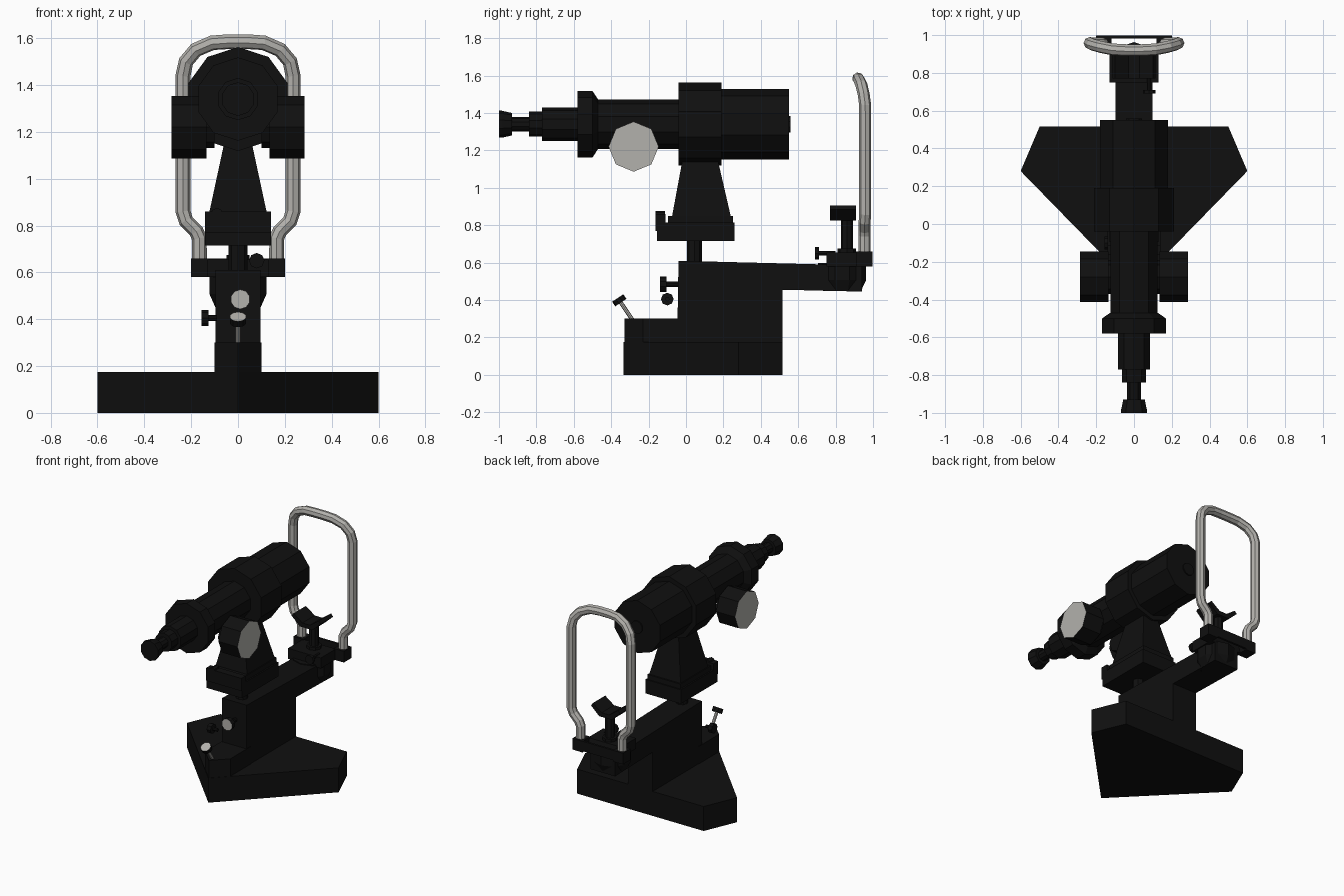
import bpy, bmesh, math
from mathutils import Vector

cube = bpy.data.objects.get("Cube")
if cube:
    bpy.data.objects.remove(cube, do_unlink=True)


def material(name, color):
    m = bpy.data.materials.new(name)
    m.use_nodes = True
    m.diffuse_color = (*color, 1)
    m.node_tree.nodes["Principled BSDF"].inputs["Base Color"].default_value = (*color, 1)
    return m


BLACK = material("black enamel", (0.005, 0.005, 0.005))
METAL = material("grey metal", (0.45, 0.44, 0.415))


def finish(name, bm, mats):
    bmesh.ops.recalc_face_normals(bm, faces=bm.faces)
    me = bpy.data.meshes.new(name)
    bm.to_mesh(me)
    bm.free()
    for m in mats:
        me.materials.append(m)
    ob = bpy.data.objects.new(name, me)
    bpy.context.collection.objects.link(ob)
    return ob


def box(name, x, y, z, top=None):
    """Box from x, y and z ranges; top gives other x and y ranges for the upper face."""
    bm = bmesh.new()
    tx, ty = top or (x, y)
    rings = []
    for (a, b), (c, d), h in ((x, y, z[0]), (tx, ty, z[1])):
        rings.append([bm.verts.new((p, q, h)) for p, q in ((a, c), (b, c), (b, d), (a, d))])
    bridge(bm, rings)
    return finish(name, bm, [BLACK])


def bridge(bm, rings):
    n = len(rings[0])
    for lo, hi in zip(rings, rings[1:]):
        for i in range(n):
            j = (i + 1) % n
            bm.faces.new((lo[i], lo[j], hi[j], hi[i]))
    first = bm.faces.new(rings[0])
    last = bm.faces.new(rings[-1])
    return first, last


def prism(name, pts, place, lo, hi):
    """Extrude a 2D outline; place(u, v, w) maps it into space."""
    bm = bmesh.new()
    bridge(bm, [[bm.verts.new(place(u, v, w)) for u, v in pts] for w in (lo, hi)])
    return finish(name, bm, [BLACK])


def lathe(name, profile, origin, axis, sides=10, metal_cap=False, mat=None):
    """Faceted turning: profile holds (distance along axis, radius)."""
    bm = bmesh.new()
    axis = Vector(axis).normalized()
    ref = Vector((0, 1, 0)) if abs(axis.z) > 0.9 else Vector((0, 0, 1))
    u = (ref - axis * ref.dot(axis)).normalized()
    v = axis.cross(u)
    rings = []
    for d, r in profile:
        rings.append([bm.verts.new(Vector(origin) + axis * d
                      + r * (u * math.cos(a) + v * math.sin(a)))
                      for a in (2 * math.pi * i / sides for i in range(sides))])
    first, last = bridge(bm, rings)
    if metal_cap:
        last.material_index = 1
    return finish(name, bm, [mat or BLACK, METAL])


def flat(u, v, w):
    return (u, v, w)


def side(u, v, w):
    return (w, u, v)


def frontal(u, v, w):
    return (u, w, v)


# Spreading foot, raised nose and upright column with rear arm
prism("foot", [(0, -0.335), (0.6, 0.28), (0.5, 0.515), (-0.5, 0.515), (-0.6, 0.28)],
      flat, 0, 0.175)
prism("foot_nose", [(0, -0.33), (0.1, -0.23), (0.1, 0), (-0.1, 0), (-0.1, -0.23)],
      flat, 0, 0.3)
prism("column_and_arm", [(-0.05, 0), (0.515, 0), (0.515, 0.455), (0.94, 0.445),
                         (0.94, 0.585), (-0.04, 0.61)], side, -0.097, 0.097)

# Sliding carriage and tapered telescope stand
lathe("pivot_post", [(0, 0.04), (0.13, 0.04)], (0, 0.045, 0.59), (0, 0, 1), 8)
box("carriage", (-0.14, 0.14), (-0.155, 0.258), (0.715, 0.815))
box("carriage_plate", (-0.13, 0.13), (-0.095, 0.25), (0.815, 0.85))
box("carriage_lip", (-0.14, 0.14), (-0.163, -0.11), (0.77, 0.86))
lathe("lip_knob", [(0, 0.025), (0.05, 0.025)], (-0.09, -0.163, 0.85), (0, 1, 0), 8)
box("stand", (-0.125, 0.125), (-0.075, 0.24), (0.845, 1.17),
    ((-0.055, 0.055), (-0.015, 0.165)))

# Telescope, turned along one axis
AXIS_Z = 1.34
lathe("telescope", [(-1.0, 0.072), (-0.985, 0.072), (-0.93, 0.06), (-0.93, 0.038),
                    (-0.84, 0.038), (-0.84, 0.067), (-0.77, 0.067), (-0.77, 0.09),
                    (-0.58, 0.09), (-0.58, 0.178), (-0.5, 0.178), (-0.47, 0.132),
                    (-0.04, 0.132), (-0.04, 0.222), (0.19, 0.222), (0.19, 0.188),
                    (0.55, 0.188)], (0, 0, AXIS_Z), (0, 1, 0))
lathe("objective_lens", [(0.54, 0.045), (0.558, 0.045)], (0, 0, AXIS_Z), (0, 1, 0))

# Metal-faced measuring drums and the chin bracket's mirrored ends
for s, label in ((1, "left"), (-1, "right")):
    lathe(label + "_drum", [(0.1, 0.09), (0.135, 0.09), (0.135, 0.134), (0.285, 0.134)],
          (0, -0.28, 1.22), (s, 0, 0), 8, True)
    box(label + "_bar_socket", sorted((s * 0.12, s * 0.2)), (0.91, 0.998), (0.58, 0.66))

# Chin support
box("cross_bar", (-0.19, 0.19), (0.983, 0.998), (0.59, 0.66))
box("bracket_plate", (-0.13, 0.13), (0.75, 0.94), (0.58, 0.655),
    ((-0.13, 0.13), (0.75, 0.92)))
lathe("bracket_hub", [(0, 0.1), (0.06, 0.128), (0.15, 0.128)], (0, 0.835, 0.447), (0, 0, 1), 10)
lathe("chin_post", [(0, 0.05), (0.03, 0.05), (0.03, 0.032), (0.2, 0.032)],
      (0, 0.86, 0.645), (0, 0, 1), 8)
prism("chin_cup", [(-0.05, 0.825), (0.05, 0.825), (0.115, 0.885), (0.1, 0.905),
                   (0.03, 0.855), (-0.03, 0.855), (-0.1, 0.905), (-0.115, 0.885)],
      frontal, 0.77, 0.91)

# Small clamp screws
lathe("chin_screw", [(0, 0.012), (0.09, 0.012), (0.09, 0.033), (0.11, 0.033)],
      (0.08, 0.8, 0.65), (0, -1, 0), 8)
lathe("side_screw", [(0, 0.012), (0.035, 0.012), (0.035, 0.034), (0.065, 0.034)],
      (-0.09, -0.1, 0.405), (-1, 0, 0), 8)
lathe("column_screw", [(0, 0.014), (0.065, 0.014), (0.065, 0.042), (0.1, 0.042)],
      (0.01, -0.04, 0.485), (0, -1, 0), 10, True)
tilt = (0, -0.56, 0.83)
lathe("lever_stem", [(0, 0.011), (0.15, 0.011)], (0, -0.27, 0.27), tilt, 8, mat=METAL)
lathe("lever_knob", [(0.14, 0.036), (0.17, 0.036)], (0, -0.27, 0.27), tilt, 10, True)

# Bent head rest tube, mirrored about the middle
half = [(0.165, 0.955, 0.62), (0.165, 0.955, 0.745), (0.178, 0.955, 0.775),
        (0.222, 0.955, 0.82), (0.235, 0.958, 0.86), (0.235, 0.958, 1.44),
        (0.222, 0.95, 1.5), (0.18, 0.938, 1.55), (0.11, 0.924, 1.58), (0.04, 0.92, 1.585)]
path = half + [(-x, y, z) for x, y, z in reversed(half)]
curve = bpy.data.curves.new("head_rest", "CURVE")
curve.dimensions = "3D"
curve.bevel_depth = 0.032
curve.bevel_resolution = 2
curve.use_fill_caps = True
spline = curve.splines.new("POLY")
spline.points.add(len(path) - 1)
for p, co in zip(spline.points, path):
    p.co = (*co, 1)
spline.use_smooth = False
curve.materials.append(METAL)
bpy.context.collection.objects.link(bpy.data.objects.new("head_rest", curve))
